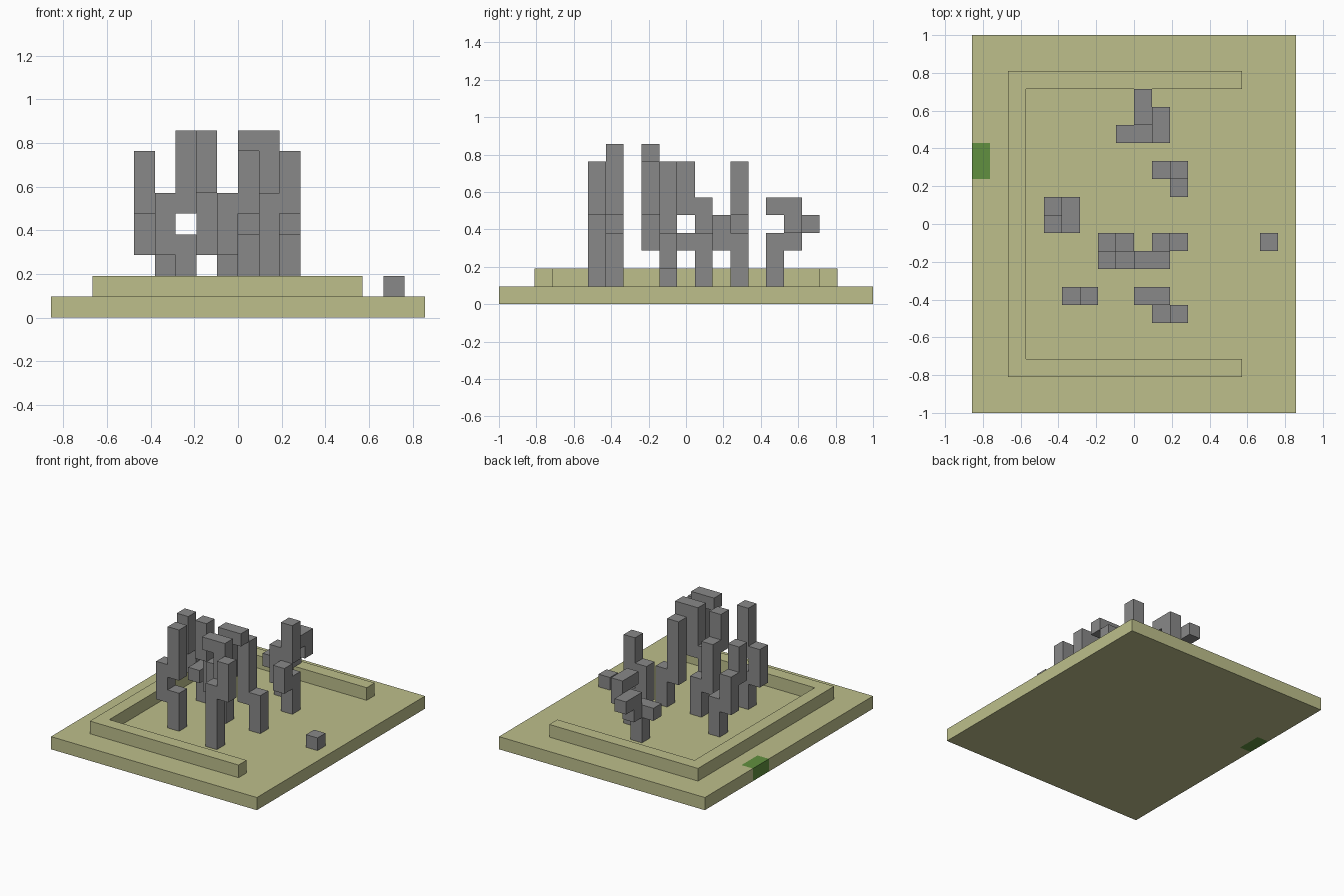
import bpy
import bmesh
from mathutils import Vector

if "Cube" in bpy.data.objects:
    bpy.data.objects.remove(bpy.data.objects["Cube"], do_unlink=True)

U = 2 / 21  # edge length of one block


def make_material(name, color):
    mat = bpy.data.materials.new(name)
    mat.use_nodes = True
    mat.diffuse_color = (*color, 1)
    mat.node_tree.nodes["Principled BSDF"].inputs["Base Color"].default_value = (*color, 1)
    return mat


sand = make_material("sand", (0.51, 0.52, 0.26))
stone = make_material("stone_grey", (0.25, 0.25, 0.25))
grass = make_material("grass_green", (0.12, 0.28, 0.05))


def finish(name, bm, *materials):
    bmesh.ops.recalc_face_normals(bm, faces=bm.faces)
    mesh = bpy.data.meshes.new(name)
    bm.to_mesh(mesh)
    bm.free()
    for mat in materials:
        mesh.materials.append(mat)
    obj = bpy.data.objects.new(name, mesh)
    bpy.context.collection.objects.link(obj)
    return obj


def add_box(bm, low, high):
    """Box between two corners given in block units."""
    low, high = Vector(low) * U, Vector(high) * U
    for v in bmesh.ops.create_cube(bm, size=1)["verts"]:
        v.co = [a + (b - a) * (c + 0.5) for a, b, c in zip(low, high, v.co)]


def add_blocks(name, mat, stacks):
    """Join stacks (x, y, first level, last level) into one outer skin of blocks."""
    cells = {(x, y, z) for x, y, first, last in stacks for z in range(first, last + 1)}
    bm = bmesh.new()
    for cell in cells:
        middle = Vector(cell) + Vector((0.5, 0, 0.5))
        for axis in range(3):
            for sign in (-1, 1):
                side = Vector((0, 0, 0))
                side[axis] = sign
                if tuple(int(c + s) for c, s in zip(cell, side)) in cells:
                    continue
                a = Vector((0, 0, 0))
                a[(axis + 1) % 3] = 0.5
                b = side.cross(a)
                corners = (a + b, b - a, -a - b, a - b)
                bm.faces.new([bm.verts.new((middle + side / 2 + c) * U) for c in corners])
    bmesh.ops.remove_doubles(bm, verts=bm.verts, dist=U / 100)
    bmesh.ops.dissolve_limit(bm, angle_limit=0.01, verts=bm.verts, edges=bm.edges)
    return finish(name, bm, mat)


# Base slab, cut so that a grass patch sits flush in its left edge
base = bmesh.new()
add_box(base, (-9, -10.5, 0), (9, 10.5, 1))
for point, normal in (((-8, 0, 0), (1, 0, 0)), ((0, 2.5, 0), (0, 1, 0)), ((0, 4.5, 0), (0, 1, 0))):
    bmesh.ops.bisect_plane(base, geom=base.verts[:] + base.edges[:] + base.faces[:],
                           plane_co=Vector(point) * U, plane_no=normal)
for face in base.faces:
    center = face.calc_center_median() / U
    face.material_index = int(center.x < -8 and 2.5 < center.y < 4.5)
finish("base_slab", base, sand, grass)

# Low wall, open on one side
wall_cells = [(x, y, 1, 1) for x in range(-7, 6) for y in (-8, 8)]
wall_cells += [(-7, y, 1, 1) for y in range(-7, 8)]
add_blocks("low_wall", sand, wall_cells)

# Branching block pillars: x, y, first level, last level of every stack
pillars = {
    "back_pillar": [(0, 5, 1, 3), (-1, 5, 3, 3), (0, 6, 3, 4), (0, 7, 4, 4),
                    (1, 6, 4, 5), (1, 5, 5, 5)],
    "back_side_pillar": [(2, 3, 1, 3), (1, 3, 3, 5), (2, 3, 5, 7), (2, 2, 3, 4)],
    "outer_pillar": [(-4, 1, 1, 3), (-4, 0, 3, 3), (-5, 1, 3, 5), (-5, 0, 5, 7)],
    "middle_pillar": [(-1, -1, 1, 3), (-2, -1, 3, 6), (-2, -2, 6, 8),
                      (-1, -2, 3, 5), (0, -2, 5, 8), (1, -2, 8, 8)],
    "middle_side_pillar": [(2, -1, 1, 3), (1, -1, 3, 7)],
    "front_outer_pillar": [(-3, -4, 1, 3), (-4, -4, 3, 5), (-3, -4, 5, 8)],
    "front_pillar": [(1, -5, 1, 5), (2, -5, 5, 7), (1, -4, 5, 8), (0, -4, 8, 8)],
    "single_block": [(7, -1, 1, 1)],
}
for name, stacks in pillars.items():
    add_blocks(name, stone, stacks)
